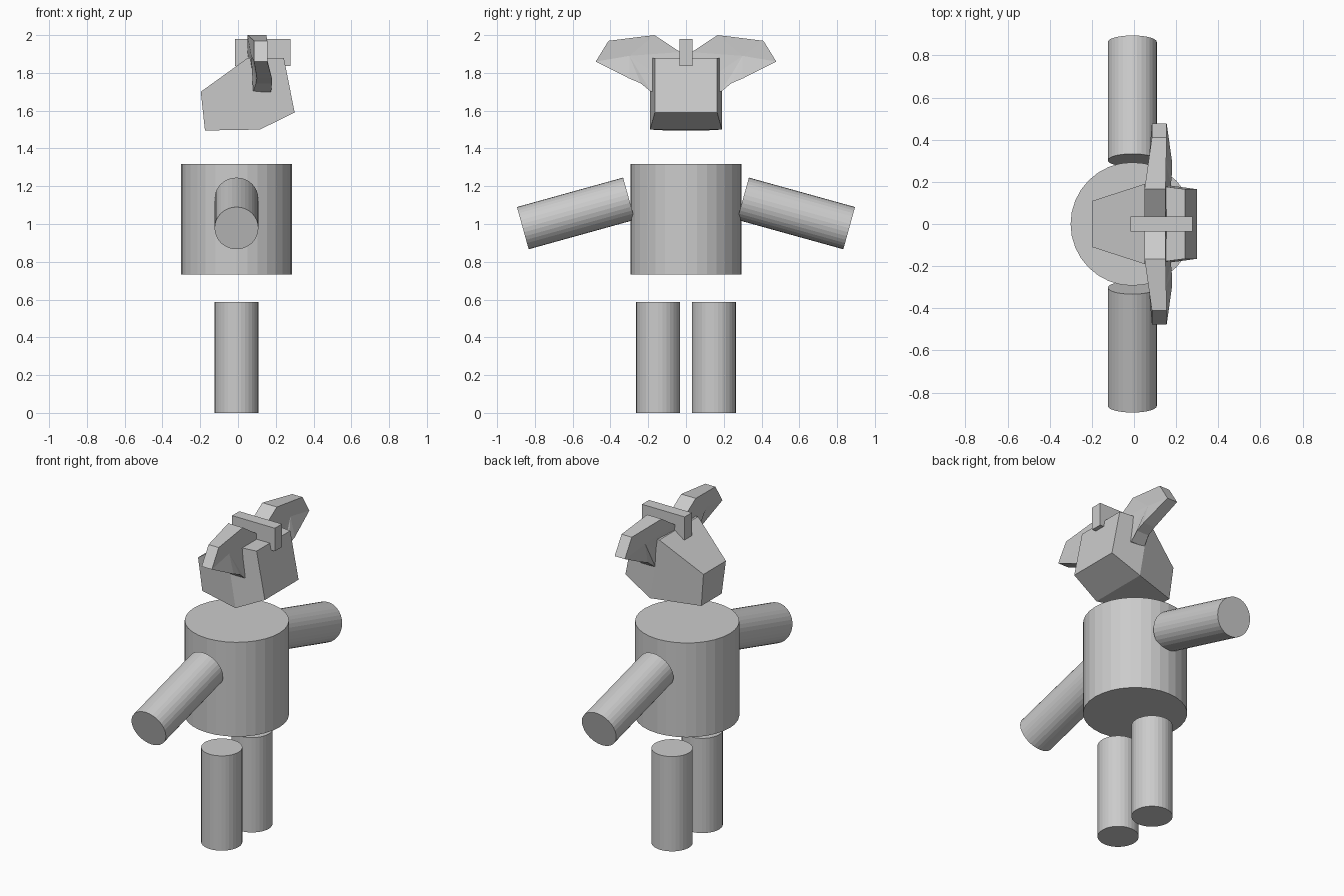
import bpy
from math import radians

if "Cube" in bpy.data.objects:
    bpy.data.objects.remove(bpy.data.objects["Cube"])

CX = -0.008  # axis of body and limbs


def mesh_object(name, verts, faces):
    me = bpy.data.meshes.new(name)
    me.from_pydata(verts, [], faces)
    ob = bpy.data.objects.new(name, me)
    bpy.context.collection.objects.link(ob)
    bpy.ops.object.select_all(action='DESELECT')
    bpy.context.view_layer.objects.active = ob
    ob.select_set(True)
    bpy.ops.object.mode_set(mode='EDIT')
    bpy.ops.mesh.select_all(action='SELECT')
    bpy.ops.mesh.normals_make_consistent(inside=False)
    bpy.ops.object.mode_set(mode='OBJECT')
    return ob


def cylinder(name, radius, length, loc, tilt=0):
    bpy.ops.mesh.primitive_cylinder_add(vertices=32, radius=radius, depth=length,
                                        location=loc, rotation=(radians(tilt), 0, 0))
    bpy.context.object.name = name


# Body, legs and arms (arms slope down and outwards)
cylinder("body", 0.293, 0.585, (CX, 0, 1.026))
for side, s in (("left", 1), ("right", -1)):
    cylinder(side + "_leg", 0.116, 0.588, (CX, s * 0.148, 0.294))
    cylinder(side + "_arm", 0.116, 0.583, (CX, s * 0.583, 1.056), s * 74.5)

# Head: side profile (x, z, half width) spanned across y
profile = [(-0.197, 1.70, 0.11), (-0.175, 1.495, 0.10), (0.116, 1.50, 0.19),
           (0.30, 1.59, 0.165), (0.243, 1.878, 0.165), (0.05, 1.878, 0.19)]
n = len(profile)
verts = [(x, s * w, z) for s in (-1, 1) for x, z, w in profile]
faces = [(i, (i + 1) % n, (i + 1) % n + n, i + n) for i in range(n)]
for o in (0, n):
    faces += [(o, o + 1, o + 2, o + 5), (o + 2, o + 3, o + 4, o + 5)]
mesh_object("head", verts, faces)

# Ears: outline (y, z, back x, front x) fanned around a slightly dished centre
outline = [(0.03, 1.91, 0.05, 0.15), (0.167, 2.0, 0.05, 0.15),
           (0.41, 1.97, 0.085, 0.155), (0.478, 1.86, 0.085, 0.155),
           (0.30, 1.77, 0.10, 0.18), (0.24, 1.745, 0.095, 0.18),
           (0.185, 1.70, 0.08, 0.175), (0.05, 1.72, 0.08, 0.17)]
n = len(outline)
for side, s in (("left", 1), ("right", -1)):
    verts = [(b, s * y, z) for y, z, b, f in outline]
    verts += [(f, s * y, z) for y, z, b, f in outline]
    verts += [(0.07, s * 0.30, 1.89), (0.15, s * 0.30, 1.89)]
    faces = []
    for i in range(n):
        j = (i + 1) % n
        faces += [(i, j, j + n, i + n), (i, j, 2 * n), (i + n, j + n, 2 * n + 1)]
    mesh_object(side + "_ear", verts, faces)

# Crest bar on top of the head
bpy.ops.mesh.primitive_cube_add(size=1, location=(0.131, 0, 1.908))
bar = bpy.context.object
bar.name = "crest"
bar.scale = (0.293, 0.07, 0.143)
